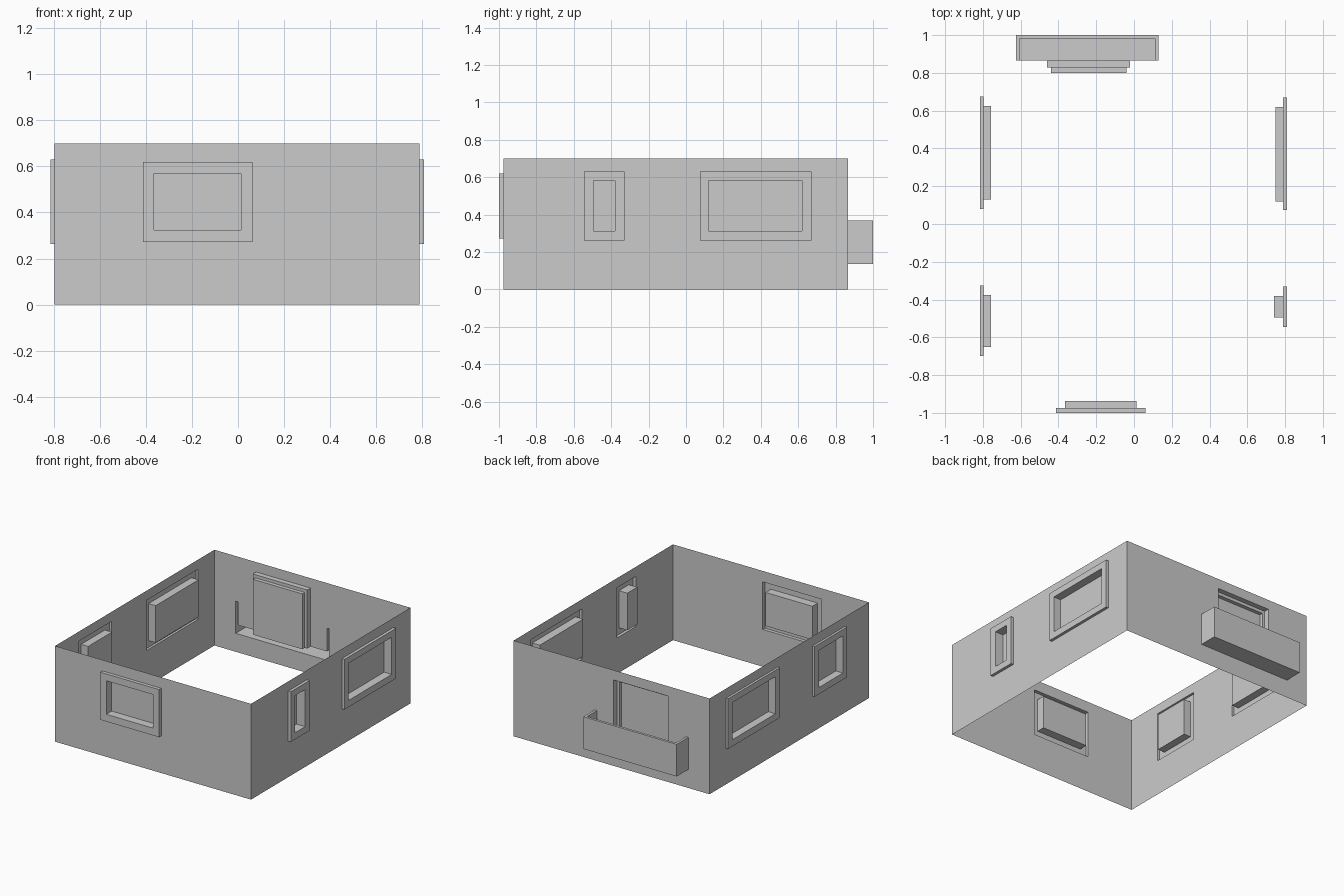
import bpy
import bmesh
from mathutils import Vector

cube = bpy.data.objects.get("Cube")
if cube:
    bpy.data.objects.remove(cube, do_unlink=True)

# One plaster grey for the whole shell
grey = bpy.data.materials.new("plaster_grey")
grey.use_nodes = True
colour = (0.6, 0.6, 0.6, 1)
grey.diffuse_color = colour
grey.node_tree.nodes["Principled BSDF"].inputs["Base Color"].default_value = colour

HEIGHT = 0.70
LEFT, RIGHT, FRONT, BACK = -0.797, 0.788, -0.975, 0.866


class Side:
    """Wall plane: u runs rightwards seen from outside, d points outwards."""

    def __init__(self, name, origin, along, out, u0, u1):
        self.name, self.u0, self.u1 = name, u0, u1
        self.origin, self.along, self.out = map(Vector, (origin, along, out))

    def point(self, u, z, d=0):
        return self.origin + self.along * u + self.out * d + Vector((0, 0, z))


def make_object(name, faces):
    bm = bmesh.new()
    for face in faces:
        bm.faces.new([bm.verts.new(p) for p in face])
    bmesh.ops.remove_doubles(bm, verts=bm.verts, dist=0.0005)
    mesh = bpy.data.meshes.new(name)
    bm.to_mesh(mesh)
    bm.free()
    mesh.materials.append(grey)
    obj = bpy.data.objects.new(name, mesh)
    bpy.context.collection.objects.link(obj)
    return obj


def loft(rows, closed):
    """Quads between successive rows of points."""
    faces = []
    for a, b in zip(rows, rows[1:]):
        n = len(a)
        for i in range(n if closed else n - 1):
            j = (i + 1) % n
            if a[i] != b[i] or a[j] != b[j]:
                quad = [a[i], a[j], b[j], b[i]]
                area = (quad[2] - quad[0]).cross(quad[3] - quad[1]).length
                if area > 1e-6:
                    faces.append(quad)
    return faces


def wall(side, holes):
    """Thin wall sheet with rectangular openings."""
    us = sorted({side.u0, side.u1, *[h[i] for h in holes for i in (0, 1)]})
    zs = sorted({0, HEIGHT, *[h[i] for h in holes for i in (2, 3)]})
    faces = []
    for a, b in zip(us, us[1:]):
        for c, d in zip(zs, zs[1:]):
            u, z = (a + b) / 2, (c + d) / 2
            if not any(h[0] < u < h[1] and h[2] < z < h[3] for h in holes):
                faces.append([side.point(a, c), side.point(b, c),
                              side.point(b, d), side.point(a, d)])
    make_object(side.name + "_wall", faces)


def recess(name, side, steps):
    """Stepped rectangular rings closed by a flat pane; step = (rect, depth)."""
    rows = [[side.point(u, z, d) for u, z in
             ((r[0], r[2]), (r[1], r[2]), (r[1], r[3]), (r[0], r[3]))]
            for r, d in steps]
    make_object(name, loft(rows, True) + [rows[-1]])


def window(name, side, outer, inner, proud, depth):
    recess(name, side, [(outer, 0), (outer, proud), (inner, proud), (inner, -depth)])
    return outer


front = Side("front", (0, FRONT, 0), (1, 0, 0), (0, -1, 0), LEFT, RIGHT)
left = Side("left", (RIGHT, 0, 0), (0, 1, 0), (1, 0, 0), FRONT, BACK)
back = Side("back", (0, BACK, 0), (-1, 0, 0), (0, 1, 0), -RIGHT, -LEFT)
right = Side("right", (LEFT, 0, 0), (0, -1, 0), (-1, 0, 0), -BACK, -FRONT)

# Front wall with one window
wall(front, [window("front_window", front, (-0.413, 0.062, 0.272, 0.62),
                    (-0.365, 0.013, 0.325, 0.57), 0.025, 0.037)])

# Left wall with a narrow and a wide window
wall(left, [
    window("left_narrow_window", left, (-0.545, -0.33, 0.263, 0.63),
           (-0.495, -0.38, 0.312, 0.583), 0.021, 0.047),
    window("left_wide_window", left, (0.075, 0.67, 0.263, 0.63),
           (0.12, 0.62, 0.312, 0.583), 0.021, 0.04)])

# Right wall with a wide and a medium window
wall(right, [
    window("right_wide_window", right, (-0.675, -0.08, 0.263, 0.63),
           (-0.625, -0.13, 0.312, 0.583), 0.017, 0.04),
    window("right_medium_window", right, (0.325, 0.70, 0.263, 0.63),
           (0.375, 0.65, 0.312, 0.583), 0.017, 0.04)])

# Balcony: hollow parapet, floor and underside
U0, U1, REACH, RIM = -0.13, 0.625, 0.134, 0.018
LOW, FLOOR, TOP = 0.135, 0.20, 0.37


def u_path(z, inset):
    a, b, d = U0 + inset, U1 - inset, REACH - inset
    return [back.point(u, z, e) for u, e in ((a, 0), (a, d), (b, d), (b, 0))]


balcony_rows = [u_path(LOW, 0), u_path(TOP, 0), u_path(TOP, RIM), u_path(FLOOR, RIM)]
make_object("balcony", loft(balcony_rows, False)
            + [balcony_rows[-1], balcony_rows[0][::-1]])

# Balcony door, stepped into the room
door_outer = (0.02, 0.46, FLOOR, 0.628)
door_inner = (0.04, 0.44, FLOOR, 0.605)
recess("balcony_door", back, [(door_outer, 0), (door_outer, -0.038),
                              (door_inner, -0.038), (door_inner, -0.066)])

# Back wall, open to the door and to the hollow of the balcony
wall(back, [door_outer,
            (U0, U0 + RIM, LOW, TOP),
            (U1 - RIM, U1, LOW, TOP),
            (U0, U1, LOW, FLOOR)])
